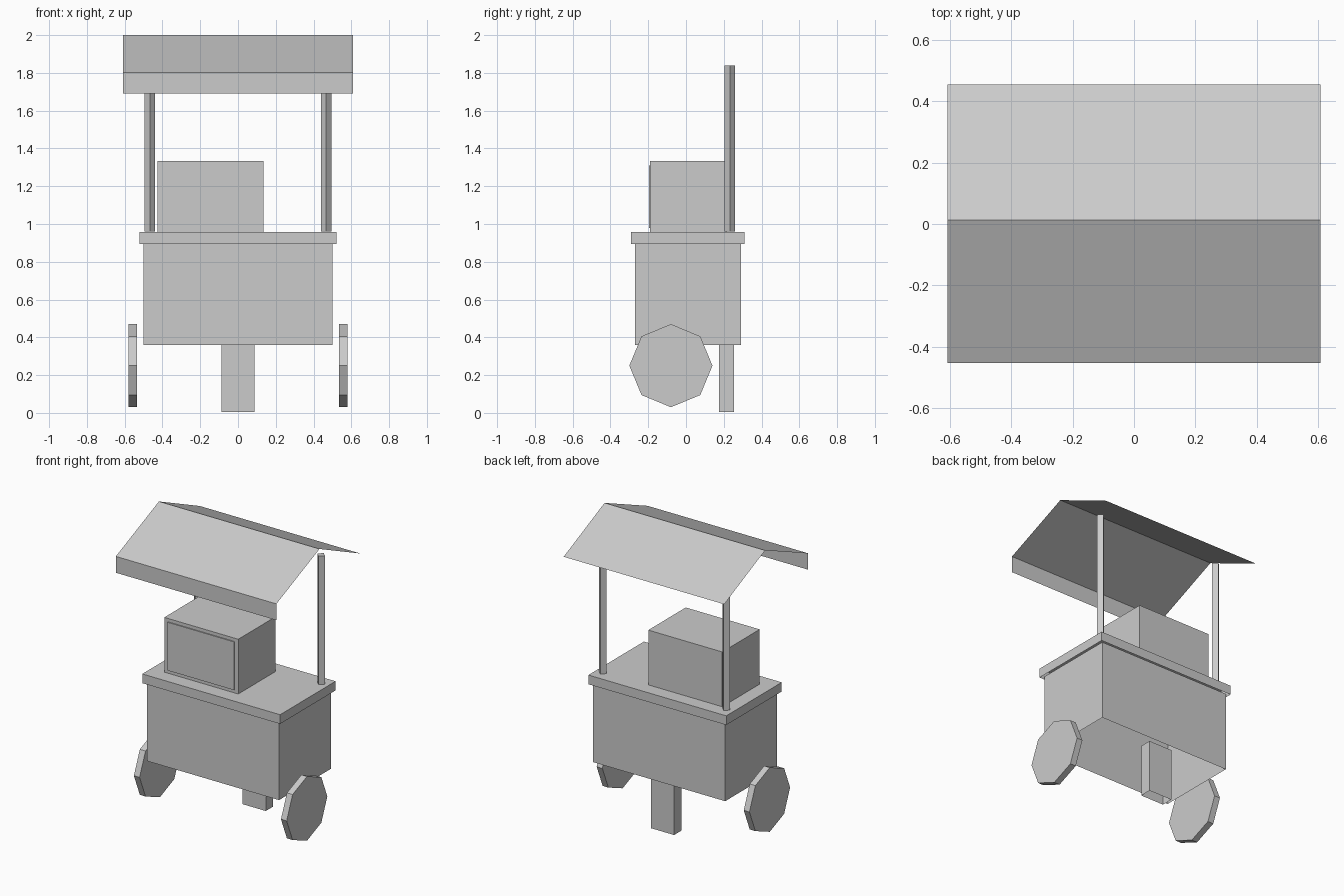
import bpy, bmesh, math
from mathutils import Matrix

if "Cube" in bpy.data.objects:
    bpy.data.objects.remove(bpy.data.objects["Cube"])

grey = bpy.data.materials.new("plain_grey")
grey.diffuse_color = (0.6, 0.6, 0.6, 1)
grey.use_nodes = True
grey.node_tree.nodes["Principled BSDF"].inputs["Base Color"].default_value = grey.diffuse_color


def finish(name, bm):
    mesh = bpy.data.meshes.new(name)
    bm.to_mesh(mesh)
    bm.free()
    mesh.materials.append(grey)
    obj = bpy.data.objects.new(name, mesh)
    bpy.context.collection.objects.link(obj)
    return obj


def box(name, x0, x1, y0, y1, z0, z1, drop=()):
    """Box between limits; drop lists the z directions left open."""
    bm = bmesh.new()
    bmesh.ops.create_cube(bm, size=1)
    for v in bm.verts:
        v.co.x = x1 if v.co.x > 0 else x0
        v.co.y = y1 if v.co.y > 0 else y0
        v.co.z = z1 if v.co.z > 0 else z0
    bm.normal_update()
    gone = [f for f in bm.faces if round(f.normal.z) in drop]
    bmesh.ops.delete(bm, geom=gone, context='FACES')
    return finish(name, bm)


def prism(name, sides, radius, depth, matrix):
    bm = bmesh.new()
    bmesh.ops.create_cone(bm, cap_ends=True, segments=sides, radius1=radius,
                          radius2=radius, depth=depth, matrix=matrix)
    return finish(name, bm)


# Cart body, open underneath, with overhanging counter and rear leg
box("cart_body", -0.5, 0.5, -0.27, 0.29, 0.36, 0.90, drop=(-1, 1))
box("counter_top", -0.522, 0.522, -0.29, 0.31, 0.895, 0.958, drop=(-1,))
box("rear_leg", -0.088, 0.088, 0.175, 0.255, 0.005, 0.36, drop=(-1, 1))

# Display case with thin front panel
box("display_case", -0.425, 0.135, -0.19, 0.215, 0.958, 1.333, drop=(-1,))
box("case_front_panel", -0.395, 0.108, -0.197, -0.19, 0.98, 1.31)

# Eight-sided wheels and diamond-section canopy posts
for side, label in ((-1, "left"), (1, "right")):
    prism(label + "_wheel", 8, 0.22, 0.043,
          Matrix.Translation((side * 0.557, -0.08, 0.25))
          @ Matrix.Rotation(math.pi / 2, 4, 'Y'))
    prism(label + "_post", 4, 0.028, 0.88,
          Matrix.Translation((side * 0.467, 0.232, 1.40)))

# Canopy: thin folded sheet with a front valance
bm = bmesh.new()
profile = [(-0.453, 1.69), (-0.453, 1.802), (0.013, 2.0), (0.455, 1.80)]
rows = [[bm.verts.new((x, y, z)) for x in (-0.608, 0.608)] for y, z in profile]
for a, b in zip(rows, rows[1:]):
    bm.faces.new((a[0], a[1], b[1], b[0]))
finish("canopy", bm)
